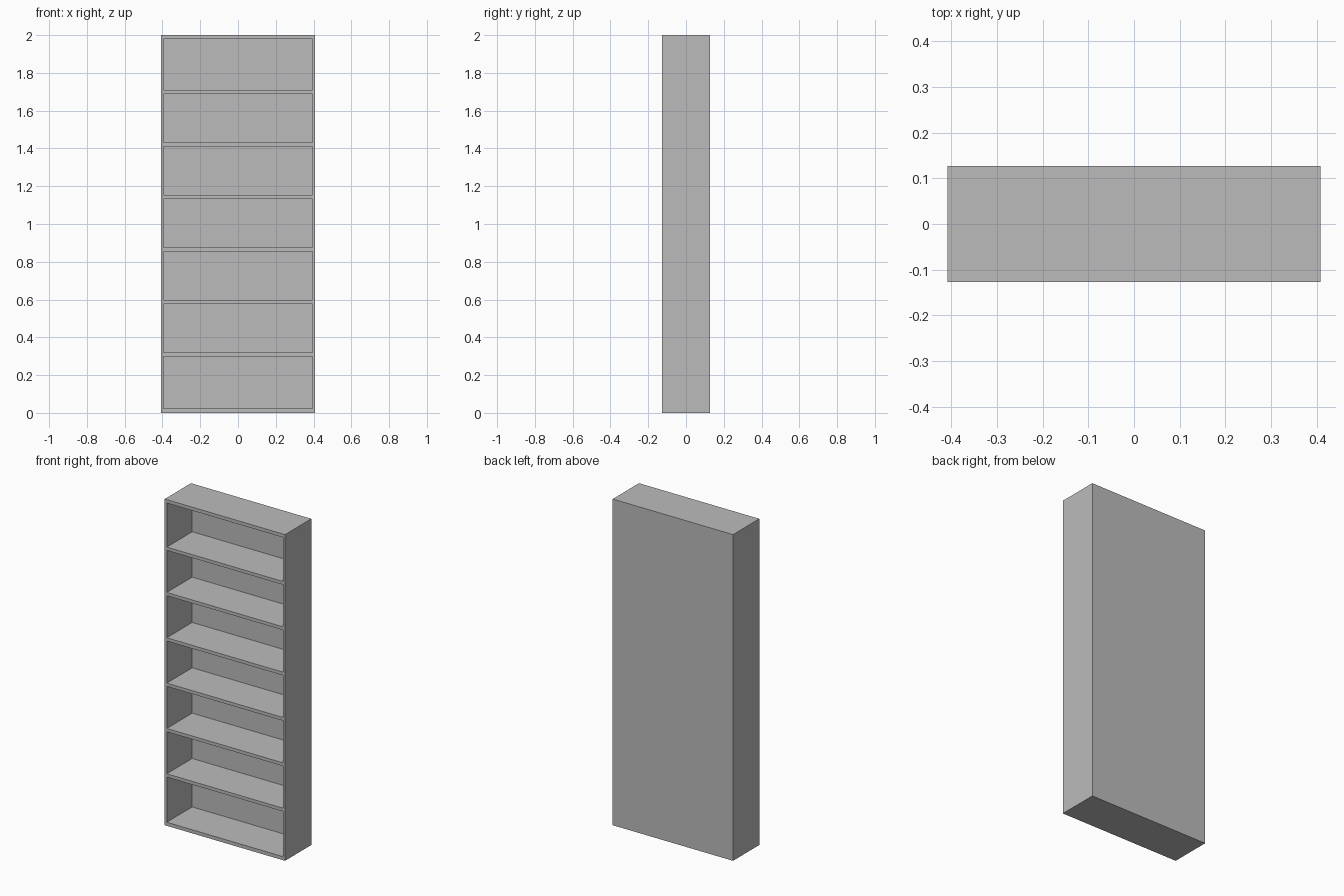
import bpy, bmesh
from mathutils import Matrix, Vector

if "Cube" in bpy.data.objects:
    bpy.data.objects.remove(bpy.data.objects["Cube"])

# Overall sizes
W, D, H = 0.816, 0.254, 2.0
SIDE, BOARD, BACK = 0.014, 0.020, 0.008
SHELVES = [0.309 + 0.278 * i for i in range(6)]


def add_box(bm, lo, hi):
    lo, hi = Vector(lo), Vector(hi)
    m = Matrix.Translation((lo + hi) / 2) @ Matrix.Diagonal((*(hi - lo), 1))
    bmesh.ops.create_cube(bm, size=1, matrix=m)


def make_object(name, boxes):
    bm = bmesh.new()
    for lo, hi in boxes:
        add_box(bm, lo, hi)
    mesh = bpy.data.meshes.new(name)
    bm.to_mesh(mesh)
    bm.free()
    obj = bpy.data.objects.new(name, mesh)
    bpy.context.collection.objects.link(obj)
    return obj


# Solid bookcase block
bookcase = make_object("bookcase", [((-W/2, -D/2, 0), (W/2, D/2, H))])
grey = bpy.data.materials.new("plain grey")
grey.diffuse_color = (0.5, 0.5, 0.5, 1)
grey.use_nodes = True
grey.node_tree.nodes["Principled BSDF"].inputs["Base Color"].default_value = grey.diffuse_color
bookcase.data.materials.append(grey)

# Seven compartments between the bottom, shelves and top
floors = [0.022] + [z + BOARD / 2 for z in SHELVES]
ceilings = [z - BOARD / 2 for z in SHELVES] + [H - 0.021]
x = W / 2 - SIDE
cutter = make_object("compartment_cutter", [
    ((-x, -D/2 - 0.1, a), (x, D/2 - BACK, b)) for a, b in zip(floors, ceilings)])
cutter.hide_render = True

# Hollow out the compartments, then drop the cutter
mod = bookcase.modifiers.new("compartments", 'BOOLEAN')
mod.operation = 'DIFFERENCE'
mod.solver = 'EXACT'
mod.object = cutter
bpy.context.view_layer.objects.active = bookcase
bookcase.select_set(True)
bpy.ops.object.modifier_apply(modifier=mod.name)
bpy.data.objects.remove(cutter)
